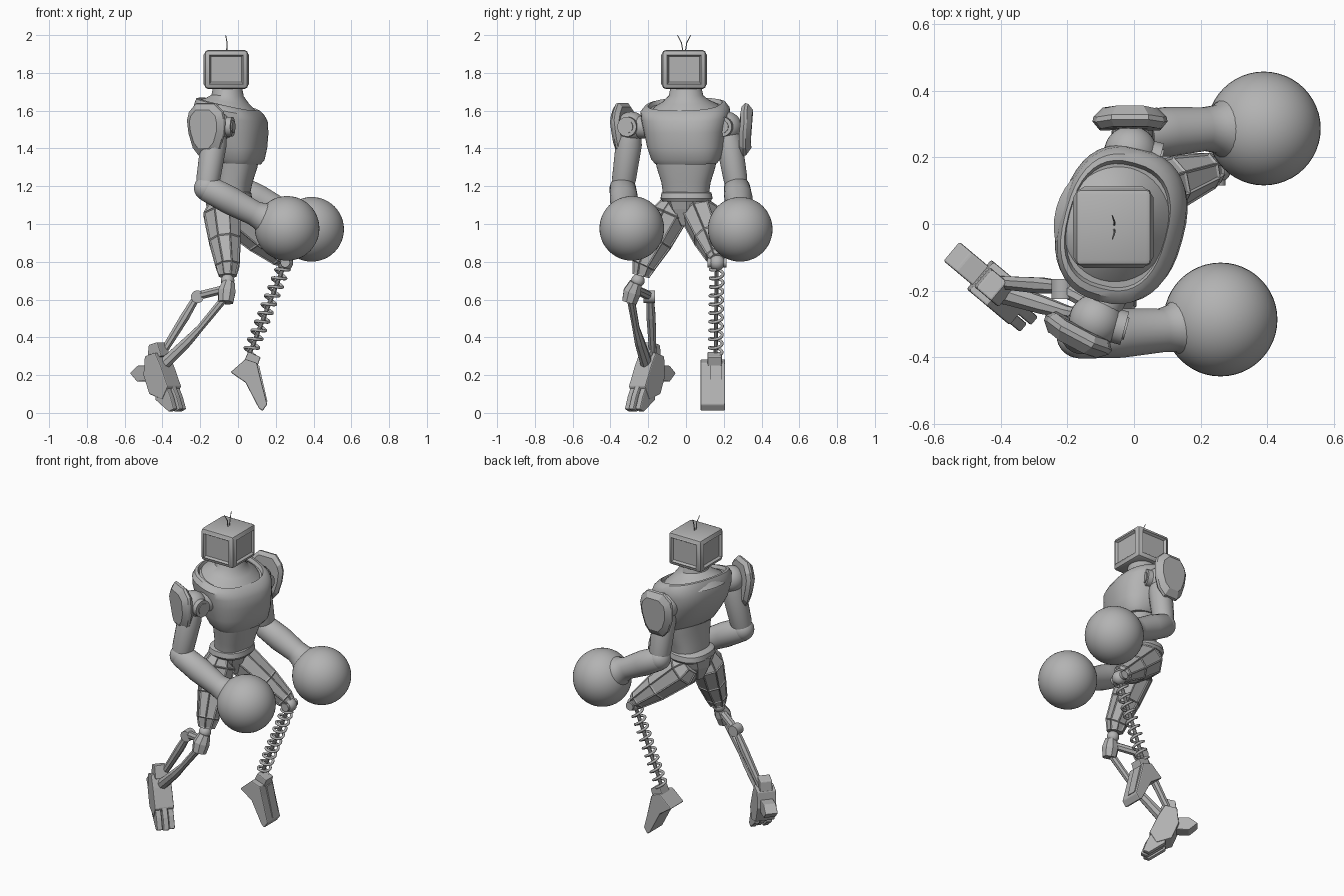
import bpy, bmesh, math
from mathutils import Vector, Matrix

if "Cube" in bpy.data.objects:
    bpy.data.objects.remove(bpy.data.objects["Cube"])

grey = bpy.data.materials.new("plain grey")
grey.use_nodes = True
grey.diffuse_color = (0.45, 0.45, 0.45, 1)
grey.node_tree.nodes["Principled BSDF"].inputs["Base Color"].default_value = grey.diffuse_color
YAW = math.radians(-15)  # twist of the upper body


def finish(name, bm, smooth=35, bevel=0):
    """Turn a bmesh into a shaded object."""
    bmesh.ops.recalc_face_normals(bm, faces=bm.faces)
    me = bpy.data.meshes.new(name)
    bm.to_mesh(me)
    bm.free()
    ob = bpy.data.objects.new(name, me)
    bpy.context.collection.objects.link(ob)
    me.materials.append(grey)
    if bevel:
        mod = ob.modifiers.new("Bevel", "BEVEL")
        mod.width, mod.segments, mod.limit_method = bevel, 2, "ANGLE"
    if smooth:
        bpy.ops.object.select_all(action="DESELECT")
        ob.select_set(True)
        bpy.context.view_layer.objects.active = ob
        bpy.ops.object.shade_smooth_by_angle(angle=math.radians(smooth))
    return ob


def loft(name, rings, smooth=35, bevel=0, panel=0):
    """Skin a list of vertex rings, optionally insetting each side face."""
    bm = bmesh.new()
    loops = [[bm.verts.new(p) for p in r] for r in rings]
    n, sides = len(loops[0]), []
    for a, b in zip(loops, loops[1:]):
        for i in range(n):
            j = (i + 1) % n
            sides.append(bm.faces.new((a[i], a[j], b[j], b[i])))
    bm.faces.new(loops[0][::-1])
    bm.faces.new(loops[-1])
    bmesh.ops.recalc_face_normals(bm, faces=bm.faces)
    if panel:
        bmesh.ops.inset_individual(bm, faces=sides, thickness=panel, depth=-panel / 2)
    return finish(name, bm, smooth, bevel)


def ring(x, y, z, rx, ry, yaw=YAW, tilt=0, power=2.5, n=40):
    """Rounded-rectangle ring, lying flat or tipped towards the chest side."""
    out = []
    for i in range(n):
        a = 2 * math.pi * i / n
        c, s = math.cos(a), math.sin(a)
        u = rx * math.copysign(abs(c) ** (2 / power), c)
        v = ry * math.copysign(abs(s) ** (2 / power), s)
        out.append(Vector((x, y, z - tilt * u)) + Matrix.Rotation(yaw, 3, "Z") @ Vector((u, v, 0)))
    return out


def limb(name, pts, sides=24, smooth=35, flat=1, **kw):
    """Tube through (x, y, z, radius) points."""
    pos = [Vector(p[:3]) for p in pts]
    rings = []
    for i, p in enumerate(pos):
        t = (pos[min(i + 1, len(pos) - 1)] - pos[max(i - 1, 0)]).normalized()
        ref = Vector((1, 0, 0)) if abs(t.y) > 0.8 else Vector((0, 1, 0))
        u = (ref - t * ref.dot(t)).normalized()
        w = t.cross(u)
        angles = [2 * math.pi * (k + 0.5) / sides for k in range(sides)]
        rings.append([p + pts[i][3] * (u * math.cos(a) * flat + w * math.sin(a)) for a in angles])
    return loft(name, rings, smooth, **kw)


def ball(name, c, r, n=32):
    bm = bmesh.new()
    bmesh.ops.create_uvsphere(bm, u_segments=n, v_segments=n // 2, radius=r, matrix=Matrix.Translation(c))
    return finish(name, bm, 60)


def prism(name, profile, width, origin=(0, 0, 0), yaw=0, bevel=0.006):
    """Side profile in x and z, given a width across."""
    m = Matrix.Translation(origin) @ Matrix.Rotation(yaw, 4, "Z")
    rings = [[m @ Vector((x, s * width / 2, z)) for x, z in profile] for s in (-1, 1)]
    return loft(name, rings, 0, bevel)


# Box head with framed panels
bm = bmesh.new()
bmesh.ops.create_cube(bm, size=1, matrix=Matrix.Translation((-0.062, -0.01, 1.818))
                      @ Matrix.Diagonal((0.23, 0.232, 0.205, 1)))
bm.normal_update()
walls = [f for f in bm.faces if abs(f.normal.z) < 0.5]
bmesh.ops.bevel(bm, geom=bm.edges[:], offset=0.018, segments=2, affect="EDGES", profile=0.5)
bm.normal_update()
walls = [f for f in bm.faces if f.calc_area() > 0.02 and abs(f.normal.z) < 0.5]
bmesh.ops.inset_individual(bm, faces=walls, thickness=0.012, depth=0.006)
bmesh.ops.inset_individual(bm, faces=walls, thickness=0.012, depth=-0.014)
finish("head", bm)
for s, side in ((-1, "right"), (1, "left")):
    limb(side + "_antenna", [(-0.06, -0.01 + s * 0.006, 1.91, 0.003), (-0.058, -0.01 + s * 0.014, 1.96, 0.003),
                             (-0.065, -0.01 + s * 0.035, 2.0, 0.002)], 6)

# Neck, chest shell with collar, and midriff
loft("neck", [ring(-0.055, 0, z, r, r * 1.08, tilt=t, power=2) for z, r, t in
              ((1.58, 0.185, 0.2), (1.625, 0.155, 0.2), (1.65, 0.115, 0.15), (1.68, 0.085, 0.05), (1.73, 0.075, 0))])
loft("chest", [ring(x, y, z, rx, ry, tilt=t) for x, y, z, rx, ry, t in (
    (0.01, 0, 1.32, 0.10, 0.165, 0.05), (0.005, 0, 1.345, 0.125, 0.185, 0.05),
    (-0.01, 0, 1.41, 0.155, 0.205, 0.05), (-0.03, 0, 1.49, 0.182, 0.22, 0.05),
    (-0.04, 0, 1.56, 0.187, 0.235, 0.1), (-0.045, -0.005, 1.605, 0.175, 0.235, 0.2),
    (-0.05, -0.005, 1.63, 0.16, 0.215, 0.23), (-0.05, -0.005, 1.635, 0.15, 0.195, 0.23),
    (-0.05, -0.005, 1.615, 0.145, 0.185, 0.23))])
loft("midriff", [ring(x, 0, z, rx, ry, yaw=YAW / 2) for x, z, rx, ry in (
    (0, 1.36, 0.11, 0.165), (-0.005, 1.30, 0.105, 0.155), (-0.02, 1.22, 0.095, 0.13), (-0.03, 1.15, 0.09, 0.12))])
loft("belt", [ring(-0.045, 0.003, z, r, r * 1.15, yaw=0) for z, r in ((1.12, 0.11), (1.135, 0.12), (1.165, 0.115), (1.175, 0.1))])
loft("pelvis", [ring(x, 0.003, z, rx, ry, yaw=0, n=8, power=2.2) for x, z, rx, ry in (
    (-0.06, 1.14, 0.115, 0.125), (-0.065, 1.08, 0.10, 0.10), (-0.06, 0.99, 0.06, 0.035))], 0)

# Arms: (side, shoulder, elbow, forearm end, glove, pad centre, pad heading)
arms = (
    ("right", (-0.115, -0.29, 1.515), (-0.165, -0.335, 1.19), (0.08, -0.32, 1.06), (0.26, -0.287, 0.977),
     (-0.165, -0.325, 1.51), math.radians(-118)),
    ("left", (-0.01, 0.215, 1.515), (0.0, 0.27, 1.19), (0.21, 0.285, 1.08), (0.39, 0.287, 0.972),
     (-0.012, 0.305, 1.51), math.radians(90)),
)
for side, sh, el, fo, gl, pc, head in arms:
    sh, el, fo, gl = map(Vector, (sh, el, fo, gl))
    facing = Vector((math.cos(YAW), math.sin(YAW), 0))
    ball(side + "_shoulder", sh, 0.08)
    limb(side + "_shoulder_link", [(*sh, 0.06), (-0.06, sh.y * 0.6, 1.51, 0.06)], 20)
    for r, d, part in ((0.052, 0.09, "shoulder_disc"), (0.034, 0.096, "shoulder_cap")):
        limb(f"{side}_{part}", [(*sh, r), (*(sh + facing * d), r)], 28)
    # Upper arm and elbow
    limb(side + "_upper_arm", [(*sh.lerp(el, t), r) for t, r in
                               ((0.1, 0.06), (0.28, 0.07), (0.85, 0.064), (1, 0.055))], 20)
    ball(side + "_elbow", el, 0.068)
    # Forearm flaring into the round glove
    back = el - (fo - el).normalized() * 0.04
    limb(side + "_forearm", [(*back, 0.045), (*el, 0.07), (*el.lerp(fo, 0.5), 0.075), (*fo, 0.066),
                             (*fo.lerp(gl, 0.2), 0.072), (*fo.lerp(gl, 0.4), 0.1), (*gl, 0.14)], 24)
    ball(side + "_glove", gl, 0.171, 48)
    # Shield-shaped shoulder pad, bowed outwards and creased near the top
    out = Vector((math.cos(head), math.sin(head), 0))
    across = Vector((-out.y, out.x, 0))
    outline = ((-0.5, 0.13), (0.5, 0.13), (0.9, 0.085), (1, 0.04), (0.95, -0.03), (0.72, -0.11),
               (0.4, -0.15), (-0.4, -0.15), (-0.72, -0.11), (-0.95, -0.03), (-1, 0.04), (-0.9, 0.085))
    layers = ((0.85, -0.005), (1, 0.015), (0.97, 0.03), (0.72, 0.057))
    loft(side + "_shoulder_pad", [[Vector(pc) + across * (u * 0.113 * k) + Vector((0, 0, v * k))
         + out * (d + 0.01 - abs(v - 0.04) * 0.12 - 0.022 * u * u) for u, v in outline] for k, d in layers], 20)

# Thighs with sunken panels
limb("left_thigh", [(-0.08, 0.06, 1.10, 0.07), (-0.03, 0.075, 1.05, 0.105), (0.11, 0.125, 0.925, 0.088),
                    (0.22, 0.16, 0.83, 0.06), (0.245, 0.165, 0.81, 0.045)], 8, 0, panel=0.009)
limb("right_thigh", [(-0.08, -0.06, 1.12, 0.07), (-0.085, -0.085, 1.05, 0.105), (-0.07, -0.155, 0.91, 0.09),
                     (-0.055, -0.225, 0.78, 0.068), (-0.055, -0.24, 0.725, 0.05)], 8, 0, panel=0.009)

# Left lower leg: knee, spring around a rod, and pointed foot
ball("left_knee", (0.25, 0.165, 0.795), 0.042, 20)
limb("left_knee_pin", [(0.25, 0.115, 0.795, 0.025), (0.25, 0.215, 0.795, 0.025)], 16)
top, low = Vector((0.24, 0.163, 0.77)), Vector((0.06, 0.157, 0.31))
axis = (low - top).normalized()
side_dir = axis.cross(Vector((0, 1, 0))).normalized()
turns, steps = 10, 18
coil = bpy.data.curves.new("left_spring", "CURVE")
coil.dimensions, coil.bevel_depth, coil.bevel_resolution = "3D", 0.008, 2
spline = coil.splines.new("POLY")
spline.points.add(turns * steps)
for i, pt in enumerate(spline.points):
    a = 2 * math.pi * i / steps
    p = top.lerp(low, i / (turns * steps)) + 0.034 * (side_dir * math.cos(a) + axis.cross(side_dir) * math.sin(a))
    pt.co = (*p, 1)
coil.materials.append(grey)
bpy.context.collection.objects.link(bpy.data.objects.new("left_spring", coil))
limb("left_spring_rod", [(*top, 0.011), (*low, 0.011)], 10)
prism("left_foot", [(-0.04, 0.215), (0.04, 0.285), (0.10, 0.265), (0.115, 0.2), (0.155, 0.045), (0.13, 0.01),
                    (0.11, 0.025), (0.04, 0.16)], 0.13, (0, 0.142, 0))
prism("left_ankle", [(0.03, 0.27), (0.055, 0.325), (0.12, 0.295), (0.1, 0.24)], 0.075, (0, 0.152, 0))
prism("left_foot_plate", [(0.098, 0.25), (0.107, 0.25), (0.151, 0.06), (0.14, 0.06)], 0.06, (0.005, 0.16, 0), bevel=0)

# Right lower leg: knee joint and paired linkage rods
ball("right_knee", (-0.055, -0.255, 0.70), 0.036, 20)
limb("right_knee_block", [(-0.05, -0.265, 0.69, 0.035), (-0.06, -0.285, 0.64, 0.05), (-0.065, -0.3, 0.585, 0.042)], 8, 0)
limb("right_linkage_arm", [(-0.07, -0.27, 0.655, 0.024), (-0.21, -0.195, 0.62, 0.024)], 8, 0)
limb("right_linkage_pin", [(-0.215, -0.225, 0.615, 0.034), (-0.215, -0.165, 0.615, 0.034)], 16)
limb("right_rear_rod", [(-0.215, -0.19, 0.62, 0.02), (-0.28, -0.185, 0.51, 0.026), (-0.41, -0.175, 0.3, 0.02)], 8, 0)
limb("right_front_rod", [(-0.06, -0.295, 0.62, 0.022), (-0.2, -0.265, 0.45, 0.02), (-0.27, -0.245, 0.375, 0.028),
                         (-0.4, -0.205, 0.25, 0.034)], 8, 0)

# Right foot: ankle, body, heel spur and three toes
ankle, turn = (-0.42, -0.19, 0), math.radians(-40)
prism("right_foot", [(-0.05, 0.3), (0.02, 0.32), (0.06, 0.25), (0.11, 0.14), (0.07, 0.07), (-0.02, 0.1), (-0.06, 0.2)],
      0.115, ankle, turn)
prism("right_ankle", [(-0.04, 0.36), (0.02, 0.375), (0.05, 0.3), (-0.05, 0.28)], 0.075, ankle, turn)
prism("right_heel", [(-0.17, 0.21), (-0.12, 0.25), (-0.03, 0.25), (-0.02, 0.17), (-0.12, 0.165)], 0.075, ankle, turn)
for k, part in ((-1, "outer"), (0, "middle"), (1, "inner")):
    shift = Matrix.Rotation(turn, 3, "Z") @ Vector((-0.012 * abs(k), 0.037 * k, 0))
    prism(f"right_{part}_toe", [(0.03, 0.18), (0.085, 0.185), (0.135, 0.09), (0.16, 0.02), (0.125, 0.005), (0.03, 0.07)],
          0.033, Vector(ankle) + shift, turn)
